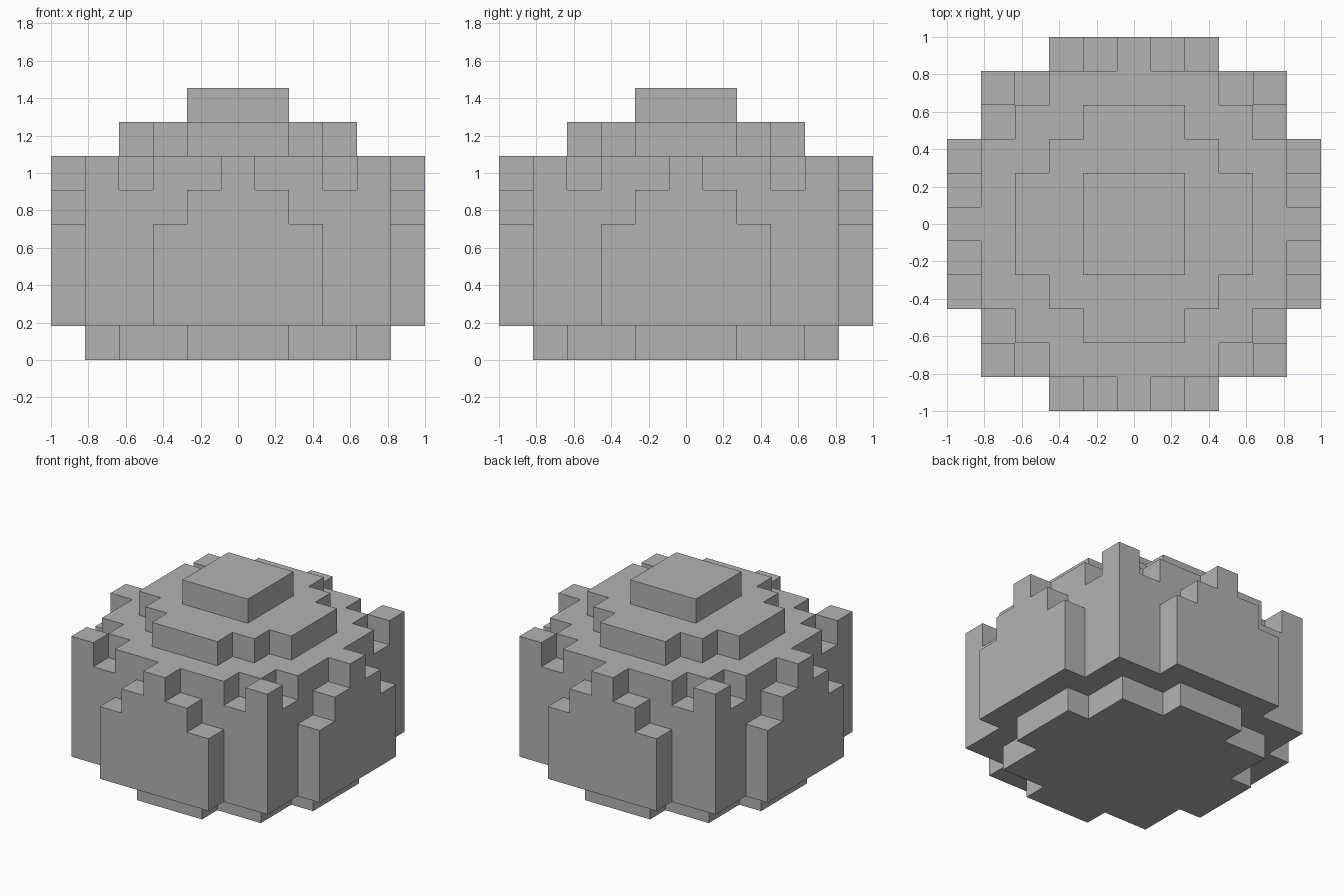
import bpy
import bmesh
from math import radians
from mathutils import Vector

cube = bpy.data.objects.get("Cube")
if cube:
    bpy.data.objects.remove(cube, do_unlink=True)

U = 2 / 11      # block size
REACH = 5       # blocks from the centre to the rim

grey = bpy.data.materials.new("stone_grey")
grey.use_nodes = True
colour = (0.45, 0.45, 0.45, 1)
grey.diffuse_color = colour
grey.node_tree.nodes["Principled BSDF"].inputs["Base Color"].default_value = colour


def build_part(name, floor, top):
    """Skin of block columns; top(a, b) takes the larger and smaller distance from centre."""
    span = range(-REACH, REACH + 1)
    cells = set()
    for i in span:
        for j in span:
            a, b = max(abs(i), abs(j)), min(abs(i), abs(j))
            cells.update((i, j, k) for k in range(floor, top(a, b)))

    bm = bmesh.new()
    corners = {}

    def vert(p):
        key = tuple(round(2 * c) for c in p)
        if key not in corners:
            corners[key] = bm.verts.new(p * U)
        return corners[key]

    for cell in cells:
        middle = Vector(cell) + Vector((0, 0, 0.5))
        for axis in range(3):
            for sign in (-1, 1):
                n = Vector((0, 0, 0))
                n[axis] = sign
                if tuple(int(c + d) for c, d in zip(cell, n)) in cells:
                    continue
                s = Vector((0, 0, 0))
                s[(axis + 1) % 3] = 1
                t = n.cross(s)
                quad = [middle + (n + p) / 2 for p in (-s - t, s - t, s + t, t - s)]
                bm.faces.new([vert(p) for p in quad])

    # Merge the small squares into clean flat faces
    bmesh.ops.dissolve_limit(bm, angle_limit=radians(1), verts=bm.verts[:], edges=bm.edges[:])
    mesh = bpy.data.meshes.new(name)
    bm.to_mesh(mesh)
    bm.free()
    mesh.materials.append(grey)
    obj = bpy.data.objects.new(name, mesh)
    bpy.context.collection.objects.link(obj)
    return obj


# Stepped panels on each side, corner posts with a notch beside them
def body_top(a, b):
    if a == 5:
        return 6 - b if b <= 2 else 0
    return 5 if (a, b) == (4, 3) else 6


build_part("base", 0, lambda a, b: 1 if a <= 3 or (a == 4 and b <= 1) else 0)
build_part("body", 1, body_top)
build_part("upper_tier", 6, lambda a, b: 7 if a <= 2 or (a == 3 and b <= 1) else 0)
build_part("top_cap", 7, lambda a, b: 8 if a <= 1 else 0)
